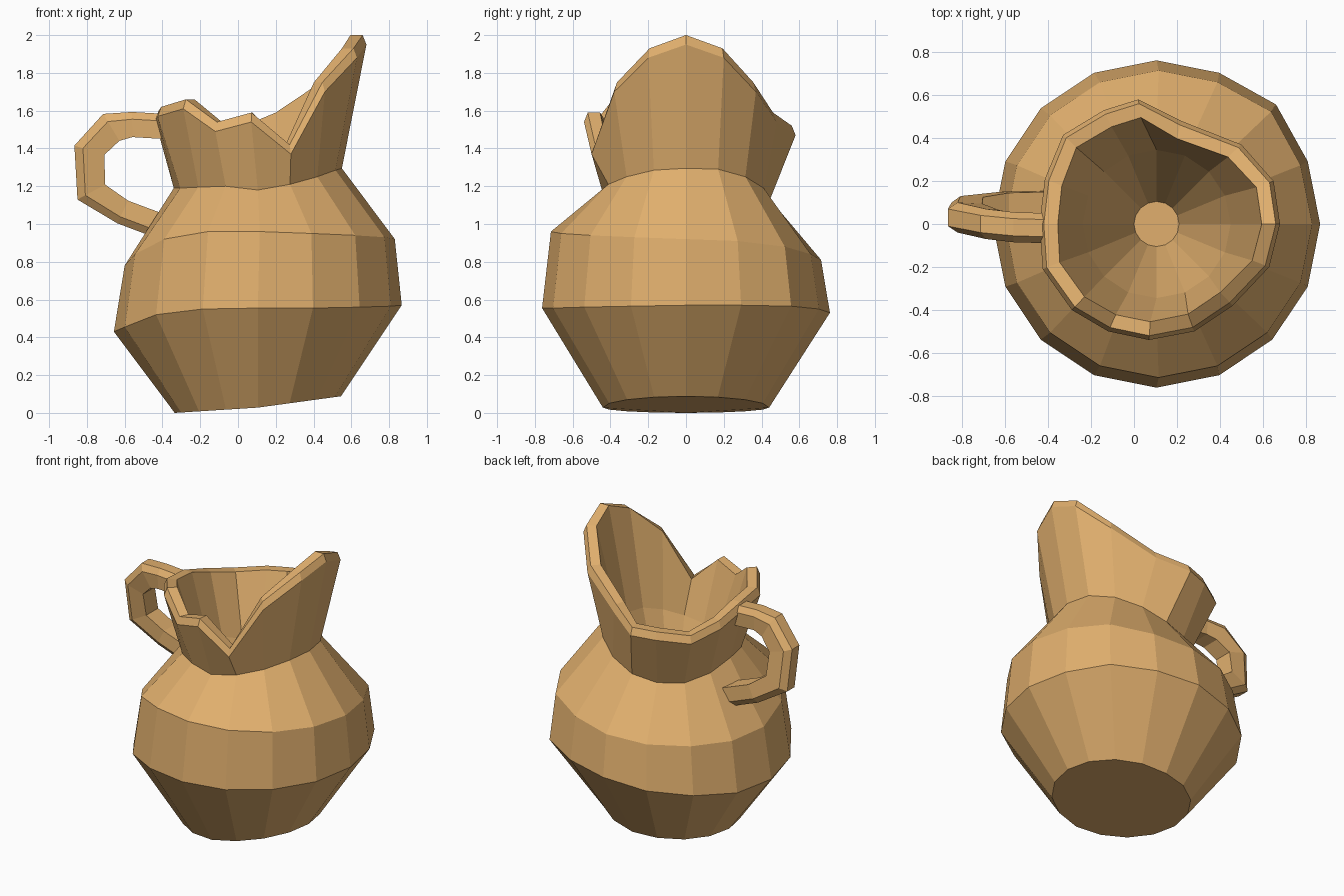
import bpy, bmesh, math
from mathutils import Vector

if "Cube" in bpy.data.objects:
    bpy.data.objects.remove(bpy.data.objects["Cube"])

SIDES, CX = 16, 0.105

clay = bpy.data.materials.new("clay")
clay.diffuse_color = (0.75, 0.43, 0.155, 1)
clay.use_nodes = True
clay.node_tree.nodes["Principled BSDF"].inputs["Base Color"].default_value = clay.diffuse_color


def skin(name, rings):
    """Join closed rings of points into a capped tube."""
    bm = bmesh.new()
    loops = [[bm.verts.new(p) for p in ring] for ring in rings]
    n = len(loops[0])
    for a, b in zip(loops, loops[1:]):
        for i in range(n):
            j = (i + 1) % n
            bm.faces.new((a[i], a[j], b[j], b[i]))
    bm.faces.new(loops[0][::-1])
    bm.faces.new(loops[-1])
    bmesh.ops.recalc_face_normals(bm, faces=bm.faces)
    mesh = bpy.data.meshes.new(name)
    bm.to_mesh(mesh)
    bm.free()
    mesh.materials.append(clay)
    obj = bpy.data.objects.new(name, mesh)
    bpy.context.collection.objects.link(obj)
    return obj


def circle(r, heights, bulge=0, cx=CX):
    """Round ring with its own height at every corner; bulge pushes out corner 2."""
    ring = []
    for k, z in enumerate(heights):
        a, rk = math.tau * k / SIDES, r + (bulge if k == 2 else 0)
        ring.append((cx + rk * math.cos(a), rk * math.sin(a), z))
    return ring


def shrink(ring, d, dz):
    """Move a ring towards the jug axis by d and up by dz."""
    out = []
    for x, y, z in ring:
        v = Vector((x - CX, y))
        v *= (v.length - d) / v.length
        out.append((CX + v.x, v.y, z + dz))
    return out


# Hand-shaped body: uneven heights, counter-clockwise from the spout
foot_z = []
for k in range(SIDES):
    c = math.cos(math.tau * k / SIDES)
    foot_z.append(0.028 + (0.06 if c > 0 else 0.028) * c)
belly_z = [.57, .57, .565, .55, .53, .49, .46, .43, .43, .455, .52, .55, .555, .555, .56, .565]
shoulder_z = [.92, .91, .88, .84, .81, .79, .78, .77, .78, .84, .92, .96, .96, .95, .94, .93]
neck_z = [1.295, 1.29, 1.25, 1.19, 1.13, 1.10, 1.10, 1.14,
          1.19, 1.19, 1.195, 1.20, 1.18, 1.21, 1.25, 1.285]

# Wavy rim with raised spout
rim = [(.68, 0, 1.95), (.65, .20, 1.88), (.50, .37, 1.70), (.22, .48, 1.54),
       (.02, .58, 1.47), (-.14, .53, 1.46), (-.33, .415, 1.44), (-.415, .21, 1.49),
       (-.44, 0, 1.55), (-.425, -.21, 1.57), (-.29, -.40, 1.61), (-.12, -.50, 1.49),
       (.07, -.54, 1.54), (.28, -.50, 1.37), (.46, -.38, 1.70), (.63, -.20, 1.88)]

skin("jug_body", [
    circle(.44, foot_z),
    circle(.762, belly_z, .025),
    circle(.715, shoulder_z, .025, .115),
    circle(.445, neck_z),
    rim,
    shrink(rim, .02, .05),
    shrink(rim, .085, .05),
    circle(.345, neck_z),
    circle(.105, [.58] * SIDES),      # inside floor
])

# Handle: flat-topped section swept along a twisting path
path = [Vector(p) for p in [(-.39, -.02, 1.515), (-.56, -.015, 1.525), (-.67, 0, 1.51),
                            (-.785, .03, 1.39), (-.775, .06, 1.17),
                            (-.61, .08, 1.065), (-.41, .085, .99)]]
section = [(.065, -.065), (.07, .03), (.04, .068), (-.04, .068), (-.07, .03), (-.065, -.065)]
rings = []
for i, p in enumerate(path):
    t = path[min(i + 1, len(path) - 1)] - path[max(i - 1, 0)]
    t.y = 0
    t.normalize()
    out = Vector((t.z, 0, -t.x))
    if out.dot(p - Vector((-.5, 0, 1.28))) < 0:
        out = -out
    corner = 1.25 if 1 < i < 5 else 1.0
    rings.append([p + Vector((0, w, 0)) + out * (h * corner) for w, h in section])
skin("jug_handle", rings)
